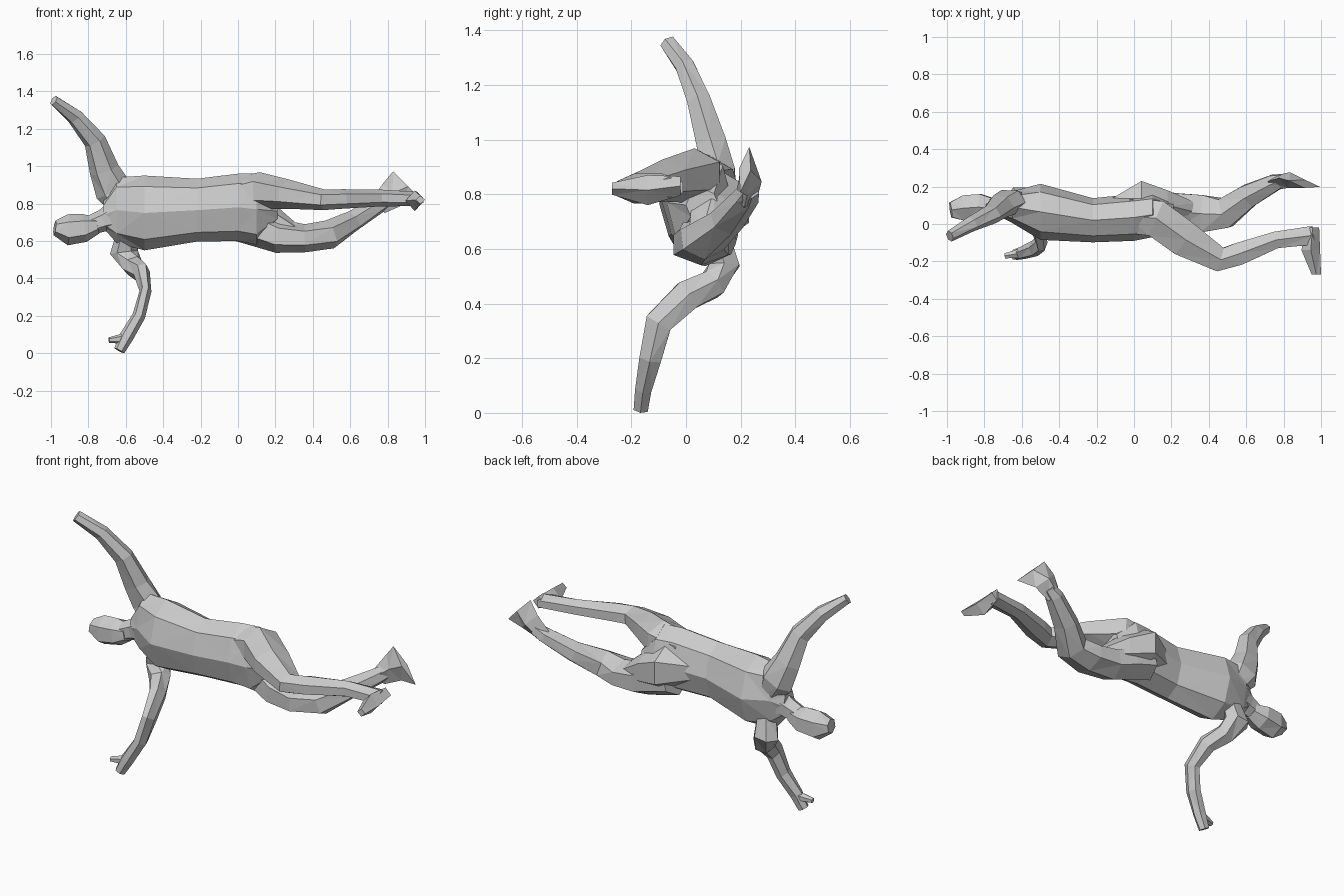
import bpy, bmesh, math
from mathutils import Vector


def loft(name, stations, ref, sides=6, cut=None):
    """Faceted tube through stations (x, y, z, half size along ref, half size across)."""
    ref = Vector(ref)
    pts = [Vector(s[:3]) for s in stations]
    wide = 1 / math.sin(math.pi / 3) if sides == 6 else 1  # full width for six sides
    bm = bmesh.new()
    rings = []
    for i, s in enumerate(stations):
        t = (pts[min(i + 1, len(pts) - 1)] - pts[max(i - 1, 0)]).normalized()
        if cut:
            t = Vector(cut).normalized()
        v = (ref - t * ref.dot(t)).normalized()
        u = t.cross(v)
        rings.append([bm.verts.new(pts[i]
                      + v * s[3] * math.cos(2 * math.pi * k / sides)
                      + u * s[4] * wide * math.sin(2 * math.pi * k / sides))
                      for k in range(sides)])
    for a, b in zip(rings, rings[1:]):
        for k in range(sides):
            n = (k + 1) % sides
            bm.faces.new((a[k], a[n], b[n], b[k]))
    bm.faces.new(rings[0][::-1])
    bm.faces.new(rings[-1])
    bmesh.ops.triangulate(bm, faces=bm.faces[:])
    bmesh.ops.recalc_face_normals(bm, faces=bm.faces[:])
    mesh = bpy.data.meshes.new(name)
    bm.to_mesh(mesh)
    bm.free()
    obj = bpy.data.objects.new(name, mesh)
    bpy.context.collection.objects.link(obj)
    return obj


X, Y, Z = (1, 0, 0), (0, 1, 0), (0, 0, 1)

# Trunk, shoulders to hips, lying along x with the chest facing the front
loft("torso", [(-.72, .09, .74, .07, .05), (-.65, .09, .765, .175, .085),
               (-.50, .065, .75, .20, .15), (-.22, .02, .765, .168, .118),
               (0, .035, .78, .18, .125), (.10, .05, .77, .19, .12),
               (.21, .06, .76, .06, .06)], Z, 8, cut=X)

# Buttocks
loft("buttocks", [(-.18, .04, .77, .06, .06), (.04, .12, .76, .13, .11),
                  (.18, .10, .71, .10, .08), (.34, .06, .64, .03, .05)], Z, 6, cut=X)

# Neck and head
loft("neck", [(-.64, .09, .74, .09, .07), (-.72, .09, .71, .06, .05),
              (-.80, .085, .68, .05, .045)], Z)
loft("head", [(-.75, .085, .685, .045, .05), (-.82, .09, .67, .075, .07),
              (-.91, .085, .66, .083, .068), (-.98, .075, .67, .04, .04)], Z)

# Raised arm with pointed flat hand
loft("raised_arm", [(-.61, .11, .77, .06, .05), (-.665, .12, .87, .10, .06),
                    (-.715, .095, .98, .08, .055), (-.765, .05, 1.135, .06, .043),
                    (-.87, 0, 1.262, .046, .034), (-.985, -.065, 1.352, .028, .028)], X)

# Hanging arm with hand
loft("lowered_arm", [(-.59, .10, .67, .05, .05), (-.61, .14, .54, .075, .055),
                     (-.565, .095, .47, .06, .05), (-.515, .005, .43, .045, .055),
                     (-.495, -.10, .33, .032, .05), (-.53, -.13, .20, .035, .04),
                     (-.595, -.155, .09, .038, .03), (-.635, -.165, .014, .03, .026)], X)
loft("thumb", [(-.60, -.155, .08, .03, .025), (-.69, -.17, .07, .015, .014)], Z)

# Upper leg, knee pushed forward, and its foot
loft("upper_leg", [(-.02, .04, .84, .10, .09), (.12, .03, .868, .10, .10),
                   (.27, -.08, .85, .078, .095), (.46, -.19, .82, .055, .065),
                   (.56, -.16, .825, .052, .06), (.76, -.085, .83, .045, .045),
                   (.96, -.06, .825, .038, .05)], Z)
loft("upper_foot", [(.955, -.02, .83, .035, .035), (.945, -.14, .815, .055, .05),
                    (.975, -.27, .82, .022, .025)], Z, 4, cut=Y)

# Lower leg, shin swept back, and its foot
loft("lower_leg", [(0, .10, .70, .10, .09), (.12, .09, .665, .10, .09),
                   (.22, .07, .625, .09, .095), (.36, .055, .615, .075, .10),
                   (.49, .06, .635, .078, .08), (.61, .15, .705, .058, .062),
                   (.75, .22, .79, .045, .045), (.80, .235, .82, .04, .03)], Z)
loft("lower_foot", [(.75, .22, .785, .05, .04), (.83, .235, .85, .08, .042),
                    (.912, .215, .89, .118, .022)], (-1, .2, 1), 4, cut=(1, 0, 1))
